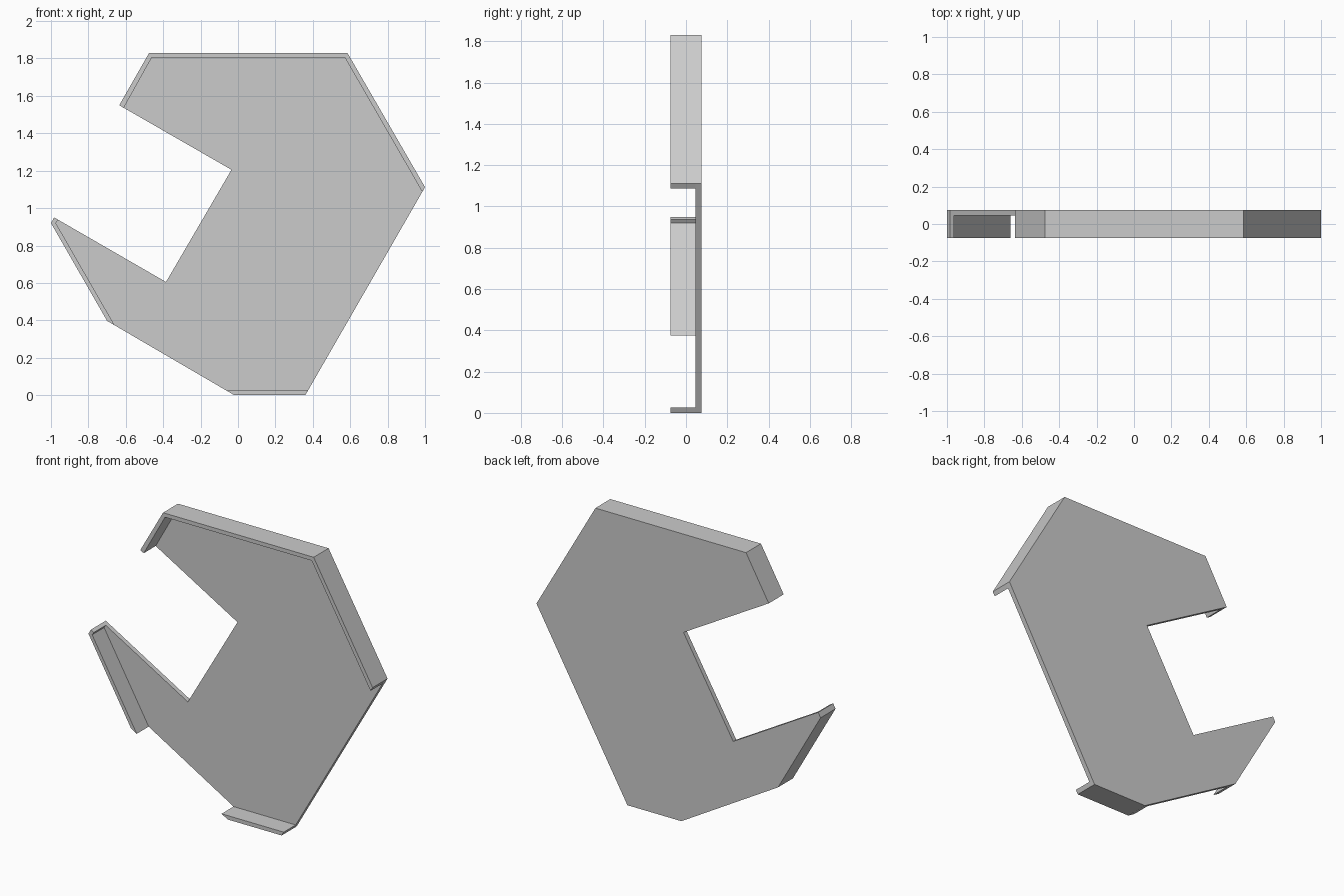
import bpy
import bmesh

cube = bpy.data.objects.get("Cube")
if cube:
    bpy.data.objects.remove(cube, do_unlink=True)

FRONT, WEB, BACK = -0.075, 0.045, 0.075

steel = bpy.data.materials.new("light grey")
steel.use_nodes = True
steel.diffuse_color = (0.6, 0.6, 0.6, 1)
steel.node_tree.nodes["Principled BSDF"].inputs["Base Color"].default_value = (0.6, 0.6, 0.6, 1)


def prism(name, outline, y0, y1, back_cap=True):
    """Extrude an x-z outline from y0 to y1, optionally open at the back."""
    bm = bmesh.new()
    front = [bm.verts.new((x, y0, z)) for x, z in outline]
    back = [bm.verts.new((x, y1, z)) for x, z in outline]
    bm.faces.new(front)
    if back_cap:
        bm.faces.new(back[::-1])
    for i in range(len(outline)):
        j = (i + 1) % len(outline)
        bm.faces.new((front[j], front[i], back[i], back[j]))
    bmesh.ops.recalc_face_normals(bm, faces=bm.faces)
    mesh = bpy.data.meshes.new(name)
    bm.to_mesh(mesh)
    bm.free()
    mesh.materials.append(steel)
    obj = bpy.data.objects.new(name, mesh)
    bpy.context.collection.objects.link(obj)
    return obj


# Outer corners, grouped by the edges that carry a lip
base = [(-0.02, 0), (0.36, 0)]
upper = [(1, 1.112), (0.585, 1.83), (-0.475, 1.83), (-0.635, 1.55)]
notch = [(-0.035, 1.205), (-0.385, 0.605)]
jaw = [(-0.983, 0.95), (-1, 0.92), (-0.70, 0.397)]

# Flat back plate
prism("back_plate", base + upper + notch + jaw, WEB, BACK)

# Forward lips: outer edge followed by the inner edge running back,
# open where they join the plate
lips = {
    "base_lip": base + [(0.374, 0.025), (-0.063, 0.025)],
    "upper_lip": upper + [(-0.611, 1.536), (-0.461, 1.805),
                          (0.571, 1.805), (0.985, 1.087)],
    "jaw_lip": jaw + [(-0.66, 0.374), (-0.974, 0.92), (-0.962, 0.938)],
}
for name, outline in lips.items():
    prism(name, outline, FRONT, WEB, back_cap=False)
